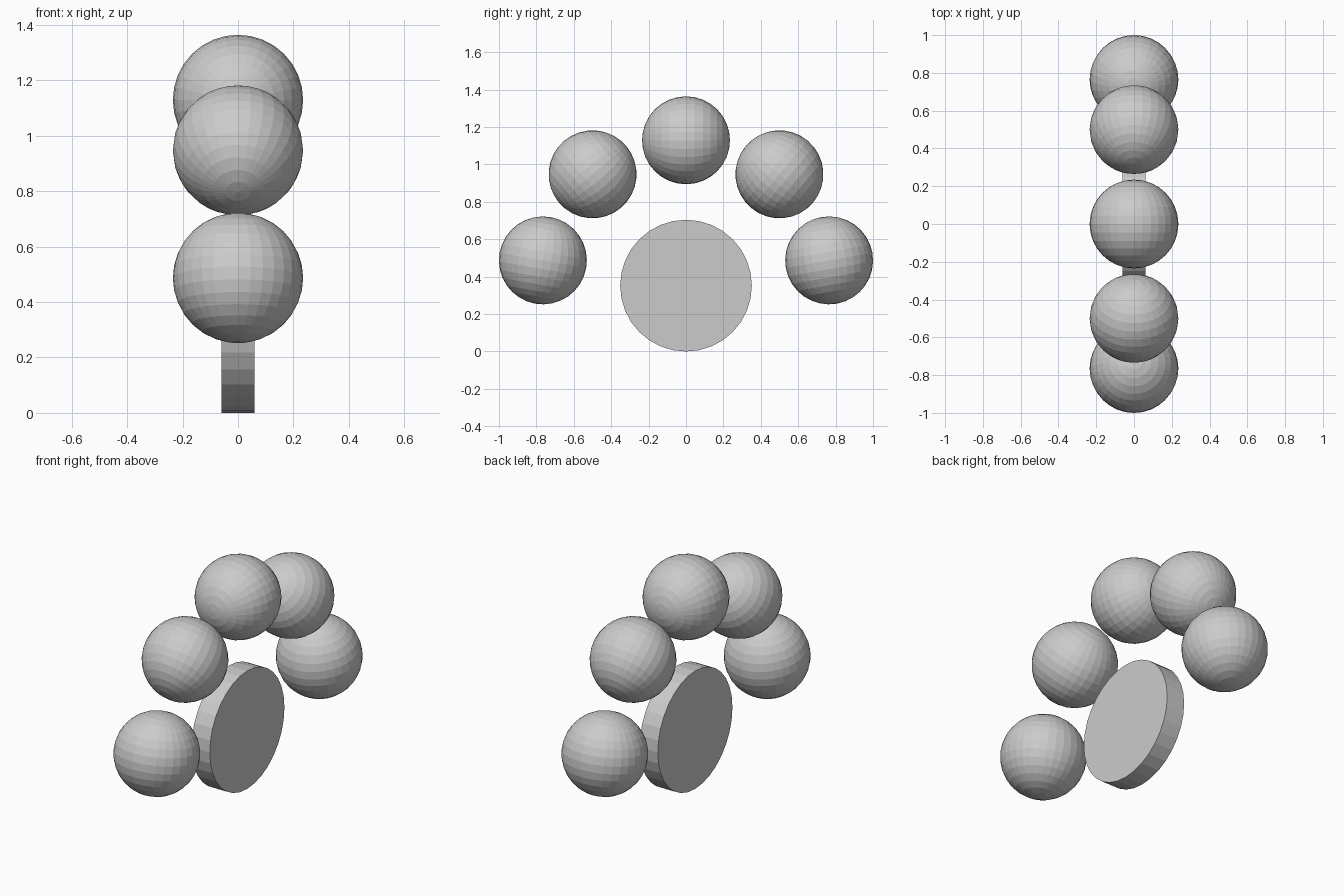
import bpy
import math

if "Cube" in bpy.data.objects:
    bpy.data.objects.remove(bpy.data.objects["Cube"])

HUB_Z = 0.352      # centre of the disc and of the arc of balls
ARC_R = 0.777      # distance of the balls from the hub
BALL_R = 0.235

grey = bpy.data.materials.new("light grey")
grey.diffuse_color = (0.6, 0.6, 0.6, 1.0)
grey.use_nodes = True
grey.node_tree.nodes["Principled BSDF"].inputs["Base Color"].default_value = grey.diffuse_color


def finish(name):
    ob = bpy.context.object
    ob.name = name
    ob.data.materials.append(grey)
    return ob


# Upright disc, flat faces towards +x and -x
bpy.ops.mesh.primitive_cylinder_add(
    vertices=32, radius=0.352, depth=0.12,
    location=(0, 0, HUB_Z), rotation=(0, math.pi / 2, 0))
finish("disc")

# Five balls fanned round the disc, their poles along the arc
for i in range(-2, 3):
    a = math.radians(40 * i)
    bpy.ops.mesh.primitive_uv_sphere_add(
        segments=32, ring_count=16, radius=BALL_R,
        location=(0, ARC_R * math.sin(a), HUB_Z + ARC_R * math.cos(a)),
        rotation=(math.pi / 2 - a, 0, 0))
    finish("ball_%d" % (i + 3))
